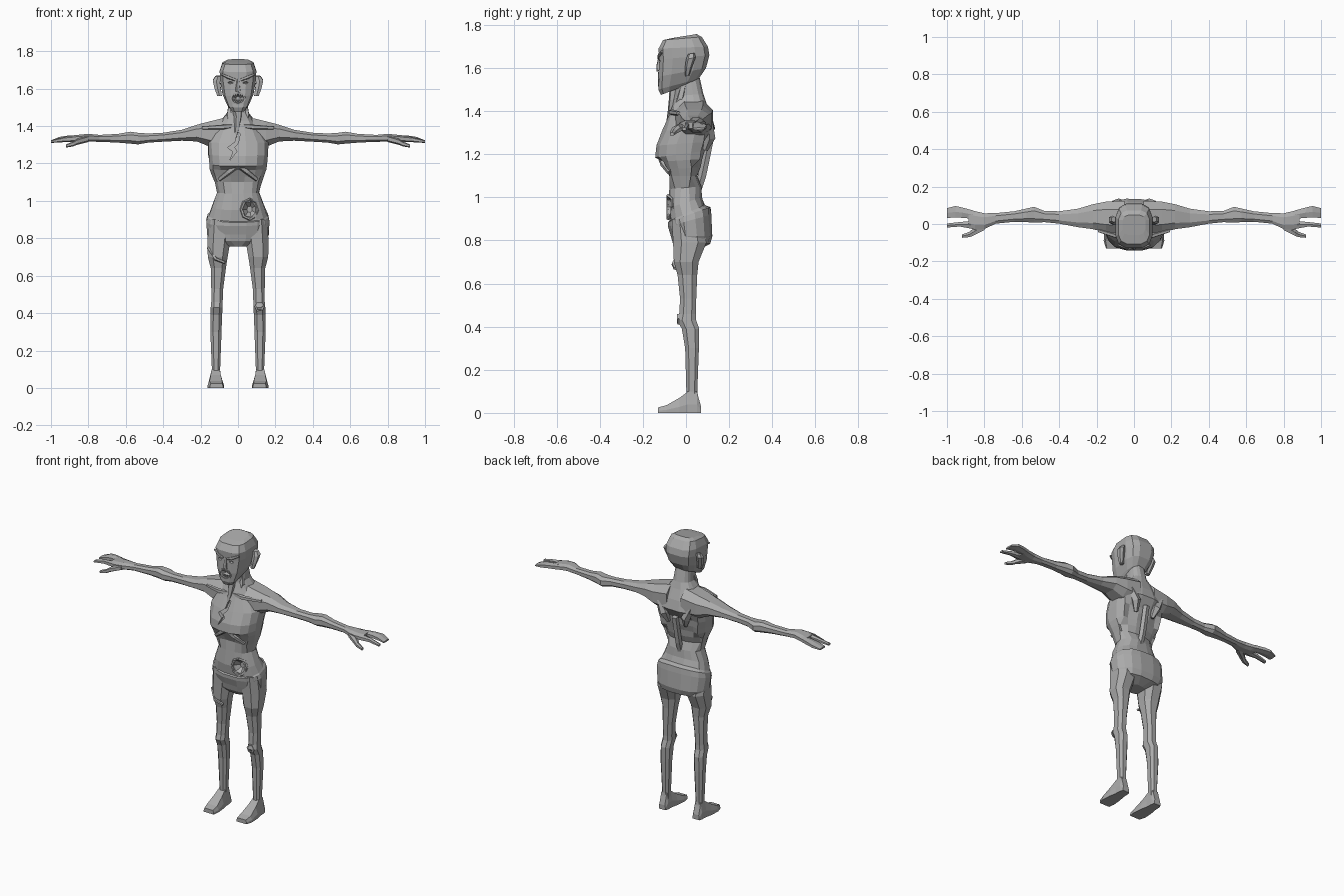
import bpy, bmesh, math, random
from mathutils import Vector

random.seed(4)
skin = bpy.data.materials.new("ash_grey")
skin.diffuse_color = (0.41, 0.41, 0.41, 1)


def loft(name, rings, mirror=False, tweak=None):
    """Skin a row of equal point rings and cap both ends."""
    bm = bmesh.new()
    vs = [[bm.verts.new(p) for p in r] for r in rings]
    n = len(vs[0])
    for a, b in zip(vs, vs[1:]):
        for i in range(n):
            j = (i + 1) % n
            bm.faces.new((a[i], a[j], b[j], b[i]))
    bm.faces.new(vs[0])
    bm.faces.new(vs[-1])
    if tweak:
        for v in bm.verts:
            tweak(v.co)
    bmesh.ops.recalc_face_normals(bm, faces=bm.faces)
    me = bpy.data.meshes.new(name)
    bm.to_mesh(me)
    bm.free()
    ob = bpy.data.objects.new(name, me)
    me.materials.append(skin)
    bpy.context.collection.objects.link(ob)
    if mirror:
        ob.modifiers.new("mirror", 'MIRROR')
    return ob


def circle(n, p):
    """Unit rounded-square outline; smaller p is boxier."""
    out = []
    for i in range(n):
        a = 2 * math.pi * (i + 0.5) / n
        c, s = math.cos(a), math.sin(a)
        out.append((math.copysign(abs(c) ** p, c), math.copysign(abs(s) ** p, s)))
    return out


def level(zf, zb, x0, x1, yf, yb, n=12, p=0.8):
    """Level ring; front and back may sit at different heights."""
    return [((x0 + x1) / 2 + (x1 - x0) / 2 * c, (yf + yb) / 2 + (yb - yf) / 2 * s,
             (zf + zb) / 2 + (zb - zf) / 2 * s) for c, s in circle(n, p)]


def across(x, y0, y1, z0, z1, n=8):
    """Ring in the plane facing sideways."""
    return [(x, (y0 + y1) / 2 + (y1 - y0) / 2 * c, (z0 + z1) / 2 + (z1 - z0) / 2 * s)
            for c, s in circle(n, 0.8)]


def tube(name, path, mirror=False, n=5):
    """Tapered tube through (x, y, z, radius) points."""
    rings = []
    for i, q in enumerate(path):
        a, b = path[max(i - 1, 0)], path[min(i + 1, len(path) - 1)]
        d = (Vector(b[:3]) - Vector(a[:3])).normalized()
        side = d.cross(Vector((0.1, 1, 0.2))).normalized()
        up = d.cross(side)
        rings.append([Vector(q[:3]) + q[3] * (side * c + up * s) for c, s in circle(n, 1)])
    return loft(name, rings, mirror)


def cut(target, cutter):
    m = target.modifiers.new("cut", 'BOOLEAN')
    m.object, m.operation, m.solver = cutter, 'DIFFERENCE', 'EXACT'
    cutter.hide_render = True
    cutter.hide_viewport = True


def pit(name, x, y, z, rx, ry, rz, n=7):
    """Faceted ellipsoid cutter pointing along y."""
    rings = []
    for t, k in ((-1, .75), (-.3, 1), (.4, .85), (1, .35)):
        rings.append([(x + rx * k * c, y + ry * t, z + rz * k * s) for c, s in circle(n, 1)])
    return loft(name, rings)


# Torso with hollow belly under the ribs and sunken lower back
def gaunt(co):
    x, y, z = co
    if y < -0.03 and 1.08 < z < 1.18 and abs(x) < 0.1:
        co.y += 0.035 * (1 - abs(x) / 0.12)
    if y > 0.03 and 1.08 < z < 1.27 and 0.02 < abs(x) < 0.13:
        co.y -= 0.035
    co.x += random.uniform(-.003, .003)
    co.y += random.uniform(-.003, .003)


body = [(.757, .757, .06, -.04, .06), (.785, .785, .152, -.06, .112), (.82, .82, .165, -.07, .124),
        (.865, .92, .17, -.085, .12), (.885, .955, .166, -.087, .115), (.89, .965, .156, -.078, .088),
        (.95, 1.0, .14, -.085, .075), (1.04, 1.05, .113, -.08, .07), (1.1, 1.1, .128, -.1, .09),
        (1.13, 1.14, .14, -.112, .102), (1.165, 1.18, .152, -.13, .11), (1.185, 1.22, .156, -.143, .122),
        (1.24, 1.26, .162, -.14, .13), (1.31, 1.32, .163, -.11, .135), (1.38, 1.38, .125, -.082, .122),
        (1.43, 1.44, .085, -.062, .095), (1.47, 1.48, .055, -.052, .08), (1.53, 1.56, .05, -.05, .062)]
torso = loft("torso", [level(a, b, -w, w, f, k, 16) for a, b, w, f, k in body], tweak=gaunt)

# Belly wound and jagged chest gash
cut(torso, pit("belly_wound_cutter", .062, -.09, .955, .042, .045, .05))
gash = [(-.005, 1.37), (.012, 1.36), (.002, 1.31), (-.02, 1.285), (-.005, 1.265),
        (-.045, 1.215), (-.025, 1.262), (-.055, 1.285), (-.015, 1.315)]
back = lambda z: -.072 - (1.37 - z) * .32
cut(torso, loft("chest_gash_cutter", [[(x, -.2, z) for x, z in gash],
                                      [(x, back(z), z) for x, z in gash]]))
rim = [(.062 + .045 * math.cos(a), -.083 + .022 * (math.cos(a) > .5), .955 + .053 * math.sin(a), .008)
       for a in [i * math.pi / 4 for i in range(9)]]
tube("belly_wound_rim", rim)

# Collar bones, spine, shoulder blades and rib edges
tube("collar_bone", [(.015, -.062, 1.40, .012), (.08, -.068, 1.395, .014), (.19, -.035, 1.39, .01)], True)
tube("spine", [(0, .05, 1.02, .018), (0, .075, 1.1, .02), (0, .092, 1.18, .02), (0, .11, 1.27, .02)])
tube("shoulder_blade", [(.06, .09, 1.22, .012), (.075, .11, 1.28, .028), (.11, .105, 1.35, .02)], True)
tube("rib_edge", [(.01, -.115, 1.185, .016), (.05, -.105, 1.155, .015), (.1, -.075, 1.115, .012)], True)

# Torn neck flesh
tube("neck_flap", [(-.005, -.05, 1.5, .03), (.0, -.06, 1.45, .022), (-.005, -.07, 1.40, .016),
                   (-.015, -.085, 1.34, .008)])
tube("neck_cord", [(.035, -.01, 1.52, .016), (.045, -.025, 1.46, .018), (.04, -.05, 1.41, .012)], True)

# Head
skull = [(1.475, 1.53, .042, -.118, .03), (1.5, 1.55, .06, -.13, .06), (1.56, 1.6, .085, -.13, .095),
         (1.64, 1.66, .098, -.127, .111), (1.69, 1.7, .1, -.13, .104), (1.73, 1.745, .085, -.108, .075),
         (1.74, 1.758, .062, -.06, .05)]
head = loft("head", [level(a, b, -w, w, f, k, 12, .6) for a, b, w, f, k in skull])
cut(head, pit("mouth_cutter", 0, -.125, 1.548, .036, .03, .028, 8))
for s, label in ((-1, "left"), (1, "right")):
    cut(head, pit(label + "_eye_cutter", s * .042, -.13, 1.632, .02, .016, .008, 6))

# Brows, nose, lips, teeth and ears
tube("brow", [(.015, -.125, 1.647, .008), (.05, -.124, 1.66, .009), (.085, -.112, 1.676, .006)], True)
tube("nose", [(0, -.122, 1.65, .007), (0, -.127, 1.61, .012), (0, -.122, 1.587, .017)])
lip = [(.038 * math.cos(a), -.125, 1.548 + .03 * math.sin(a), .006)
       for a in [i * math.pi / 4 for i in range(9)]]
tube("lips", lip, n=4)
for z, label in ((1.566, "upper"), (1.532, "lower")):
    for i in range(4):
        x = -.018 + .012 * i
        loft(label + "_tooth", [level(z + d, z + d, x - .005, x + .005, -.125, -.115, 4) for d in (-.006, .006)])
loft("ear", [level(1.56, 1.565, .085, .112, -.005, .015, 6), level(1.6, 1.61, .09, .128, -.005, .03, 6),
             level(1.64, 1.65, .095, .137, .0, .045, 6), level(1.665, 1.67, .092, .122, .01, .04, 6)], True)

# Arms
arm = [(.05, -.06, .13, 1.27, 1.455), (.15, -.05, .125, 1.285, 1.43), (.22, -.032, .11, 1.315, 1.41),
       (.3, -.02, .085, 1.32, 1.382), (.4, 0, .07, 1.315, 1.366), (.48, .008, .072, 1.31, 1.362),
       (.535, .004, .095, 1.3, 1.366), (.575, .008, .085, 1.304, 1.372), (.64, .01, .07, 1.31, 1.36),
       (.74, .0, .06, 1.315, 1.354), (.8, -.03, .06, 1.315, 1.36), (.85, -.035, .072, 1.315, 1.355),
       (.885, -.02, .08, 1.318, 1.35)]
loft("arm", [across(*a) for a in arm], True)

# Fingers and thumb
loft("outer_fingers", [across(.86, .025, .075, 1.318, 1.352, 6), across(.92, .03, .092, 1.318, 1.348, 6),
                       across(.955, .03, .1, 1.316, 1.342, 6), across(1, .03, .088, 1.312, 1.324, 6)], True)
loft("index_finger", [across(.86, -.03, .02, 1.316, 1.35, 6), across(.93, -.015, .012, 1.314, 1.342, 6),
                      across(1, -.02, .004, 1.31, 1.324, 6)], True)
loft("thumb", [across(.8, -.035, .02, 1.315, 1.35, 6), across(.86, -.065, -.022, 1.3, 1.332, 6),
               across(.88, -.072, -.04, 1.292, 1.318, 6), across(.92, -.075, -.055, 1.285, 1.302, 6)], True)

# Legs
leg = [(.9, .03, .16, -.07, .08), (.79, .036, .167, -.065, .1), (.7, .052, .165, -.06, .062),
       (.64, .062, .148, -.042, .055), (.53, .077, .145, -.03, .05), (.46, .08, .145, -.034, .048),
       (.43, .08, .148, -.043, .05), (.39, .083, .15, -.022, .064), (.3, .086, .15, -.006, .062),
       (.1, .094, .141, .0, .054), (.03, .09, .145, .0, .065)]
loft("leg", [level(z, z, a, b, f, k, 8) for z, a, b, f, k in leg], True)

# Knee wound and torn thigh edge
tube("knee_wound", [(.115 + .022 * math.cos(a), -.036, .435 + .024 * math.sin(a), .006)
                    for a in [i * math.pi / 3 for i in range(7)]], n=4)
tube("torn_cloth_edge", [(-.16, -.03, .75, .008), (-.12, -.058, .69, .01), (-.07, -.05, .67, .008)])

# Feet
foot = [(-.13, .08, .15, .025, .085, .145), (-.09, .074, .162, .036, .084, .152),
        (-.03, .08, .158, .07, .092, .146), (.01, .088, .15, .1, .098, .14),
        (.05, .09, .148, .1, .1, .138), (.07, .095, .142, .03, .1, .138)]
loft("foot", [[(a, y, 0), (b, y, 0), (b, y, h * .4), (d, y, h), (c, y, h), (a, y, h * .4)]
              for y, a, b, h, c, d in foot], True)
